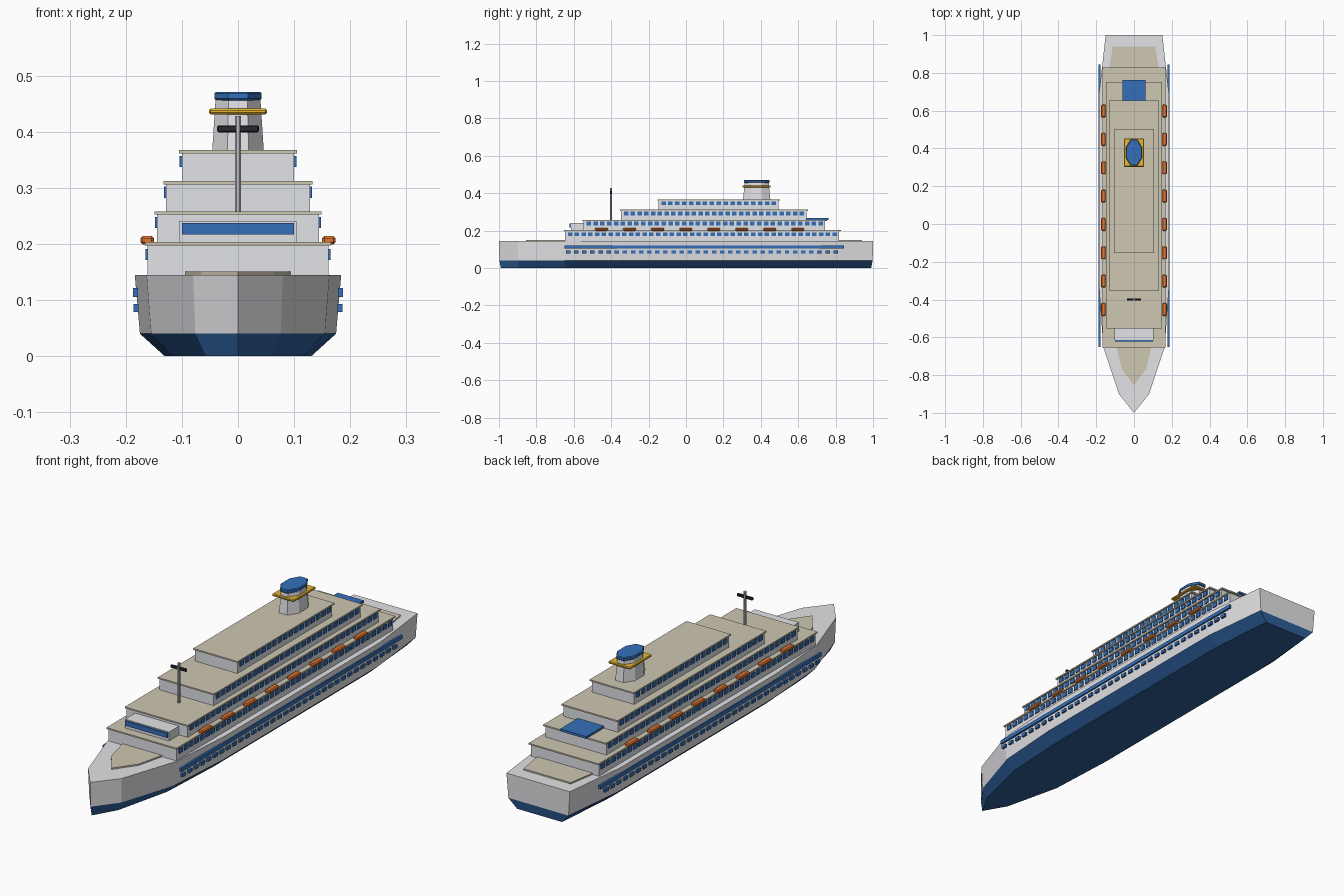
import bpy, bmesh, math
from mathutils import Matrix, Vector

if "Cube" in bpy.data.objects:
    bpy.data.objects.remove(bpy.data.objects["Cube"])


def mat(name, r, g, b):
    m = bpy.data.materials.new(name)
    m.diffuse_color = (r, g, b, 1)
    m.use_nodes = True
    m.node_tree.nodes["Principled BSDF"].inputs["Base Color"].default_value = m.diffuse_color
    return m


WHITE = mat("hull white", 0.79, 0.79, 0.82)
WALL = mat("cabin white", 0.84, 0.86, 0.89)
NAVY = mat("navy", 0.026, 0.115, 0.33)
BLUE = mat("blue", 0.035, 0.16, 0.48)
TAN = mat("deck tan", 0.62, 0.57, 0.45)
ORANGE = mat("boat orange", 0.78, 0.18, 0.03)
GOLD = mat("gold", 0.80, 0.47, 0.03)
GREY = mat("mast grey", 0.55, 0.55, 0.58)
BLACK = mat("black", 0.02, 0.02, 0.03)


def finish(name, bm, *mats, bevel=0):
    bmesh.ops.recalc_face_normals(bm, faces=bm.faces)
    me = bpy.data.meshes.new(name)
    bm.to_mesh(me)
    bm.free()
    for m in mats:
        me.materials.append(m)
    ob = bpy.data.objects.new(name, me)
    bpy.context.collection.objects.link(ob)
    if bevel:
        mod = ob.modifiers.new("bevel", "BEVEL")
        mod.width = bevel
        mod.segments = 1
    return ob


def add_box(bm, x0, x1, y0, y1, z0, z1):
    c = Vector(((x0 + x1) / 2, (y0 + y1) / 2, (z0 + z1) / 2))
    size = Matrix.Diagonal((x1 - x0, y1 - y0, z1 - z0, 1))
    bmesh.ops.create_cube(bm, size=1, matrix=Matrix.Translation(c) @ size)


def box(name, m, x0, x1, y0, y1, z0, z1, bevel=0):
    bm = bmesh.new()
    add_box(bm, x0, x1, y0, y1, z0, z1)
    return finish(name, bm, m, bevel=bevel)


def loft(name, rings, *mats, band=None):
    """Stack closed rings of points; band(i) gives the material of layer i."""
    bm = bmesh.new()
    vs = [[bm.verts.new(p) for p in ring] for ring in rings]
    n = len(rings[0])
    for i in range(len(vs) - 1):
        for j in range(n):
            k = (j + 1) % n
            f = bm.faces.new((vs[i][j], vs[i][k], vs[i + 1][k], vs[i + 1][j]))
            f.material_index = band(i) if band else 0
    bm.faces.new(vs[0]).material_index = band(0) if band else 0
    bm.faces.new(vs[-1]).material_index = band(len(vs) - 2) if band else 0
    return finish(name, bm, *mats)


def outline(half):
    """Mirror a bow-to-stern half outline into a closed one."""
    return half + [(-x, y) for x, y in reversed(half) if x > 0]


def octagon(cx, cy, rx, ry, z):
    a = [math.pi / 8 + i * math.pi / 4 for i in range(8)]
    k = math.cos(math.pi / 8)
    return [(cx + rx * math.cos(t) / k, cy + ry * math.sin(t) / k, z) for t in a]


# Hull with painted bottom
plan = outline([(0, -1), (0.08, -0.9), (0.163, -0.65), (0.184, -0.35),
                (0.184, 0.7), (0.15, 1)])
levels = [(0, 0.71, 0.99), (0.04, 0.95, 0.998), (0.145, 1, 1)]
loft("hull", [[(x * sx, y * sy, z) for x, y in plan] for z, sx, sy in levels],
     NAVY, WHITE, band=lambda i: min(i, 1))

# Main deck plate
deck = outline([(0, -0.855), (0.065, -0.765), (0.095, -0.64), (0.13, -0.4),
                (0.13, 0.83), (0.112, 0.94)])
loft("main_deck", [[(x, y, z) for x, y in deck] for z in (0.14, 0.151)], TAN)

# Cabin tiers with roofs: half width, front, back, floor, roof top, window z
tiers = [
    (0.161, -0.65, 0.825, 0.145, 0.203, 0.181),
    (0.144, -0.55, 0.75, 0.203, 0.258, 0.238),
    (0.128, -0.35, 0.65, 0.258, 0.312, 0.292),
    (0.100, -0.15, 0.50, 0.312, 0.367, 0.347),
]
windows = bmesh.new()


def window_row(x, y0, y1, z, depth, step, w, h):
    n = round((y1 - y0) / step)
    for i in range(n + 1):
        y = y0 + (y1 - y0) * i / n
        for s in (-1, 1):
            a, b = sorted((s * (x - depth), s * x))
            add_box(windows, a, b, y - w / 2, y + w / 2, z - h / 2, z + h / 2)


for i, (w, y0, y1, z0, z1, wz) in enumerate(tiers, 1):
    box(f"cabin_tier_{i}", WALL, -w, w, y0 + 0.003, y1 - 0.006, z0, z1 - 0.006)
    box(f"tier_roof_{i}", TAN, -w - 0.005, w + 0.005, y0 - 0.003, y1 + 0.003,
        z1 - 0.006, z1)
    window_row(w + 0.004, y0 + 0.03, y1 - 0.03, wz, 0.006, 0.0365, 0.024, 0.02)

# Hull portholes and long window stripe
window_row(0.186, -0.63, 0.80, 0.086, 0.009, 0.0437, 0.024, 0.014)
finish("windows", windows, BLUE)
for s, side in ((1, "right"), (-1, "left")):
    a, b = sorted((s * 0.178, s * 0.187))
    box(f"hull_stripe_{side}", BLUE, a, b, -0.65, 0.845, 0.105, 0.121)

# Bridge with wide window
box("bridge", WALL, -0.104, 0.104, -0.615, -0.54, 0.203, 0.241)
box("bridge_window", BLUE, -0.1, 0.1, -0.622, -0.614, 0.217, 0.237)

# Lifeboats
boats = bmesh.new()
for i in range(8):
    y = -0.452 + 0.15 * i
    for s in (-1, 1):
        a, b = sorted((s * 0.15, s * 0.174))
        add_box(boats, a, b, y - 0.034, y + 0.034, 0.199, 0.214)
finish("lifeboats", boats, ORANGE, bevel=0.004)

# Pool on the aft deck
box("pool", BLUE, -0.062, 0.062, 0.64, 0.763, 0.257, 0.267)

# Mast with crossbar
loft("mast", [octagon(0, -0.4, 0.0055, 0.0055, z) for z in (0.255, 0.428)], GREY)
box("mast_crossbar", BLACK, -0.037, 0.037, -0.405, -0.395, 0.399, 0.411, bevel=0.002)

# Funnel, gold collar and blue cap
loft("funnel", [octagon(0, 0.378, 0.046, 0.073, 0.365),
                octagon(0, 0.378, 0.040, 0.064, 0.458)], WHITE)
box("funnel_collar", GOLD, -0.052, 0.052, 0.303, 0.453, 0.431, 0.441, bevel=0.003)
loft("funnel_cap", [octagon(0, 0.378, rx, ry, z) for rx, ry, z in (
    (0.039, 0.066, 0.456), (0.042, 0.069, 0.459),
    (0.042, 0.069, 0.468), (0.039, 0.066, 0.471))], BLUE)
